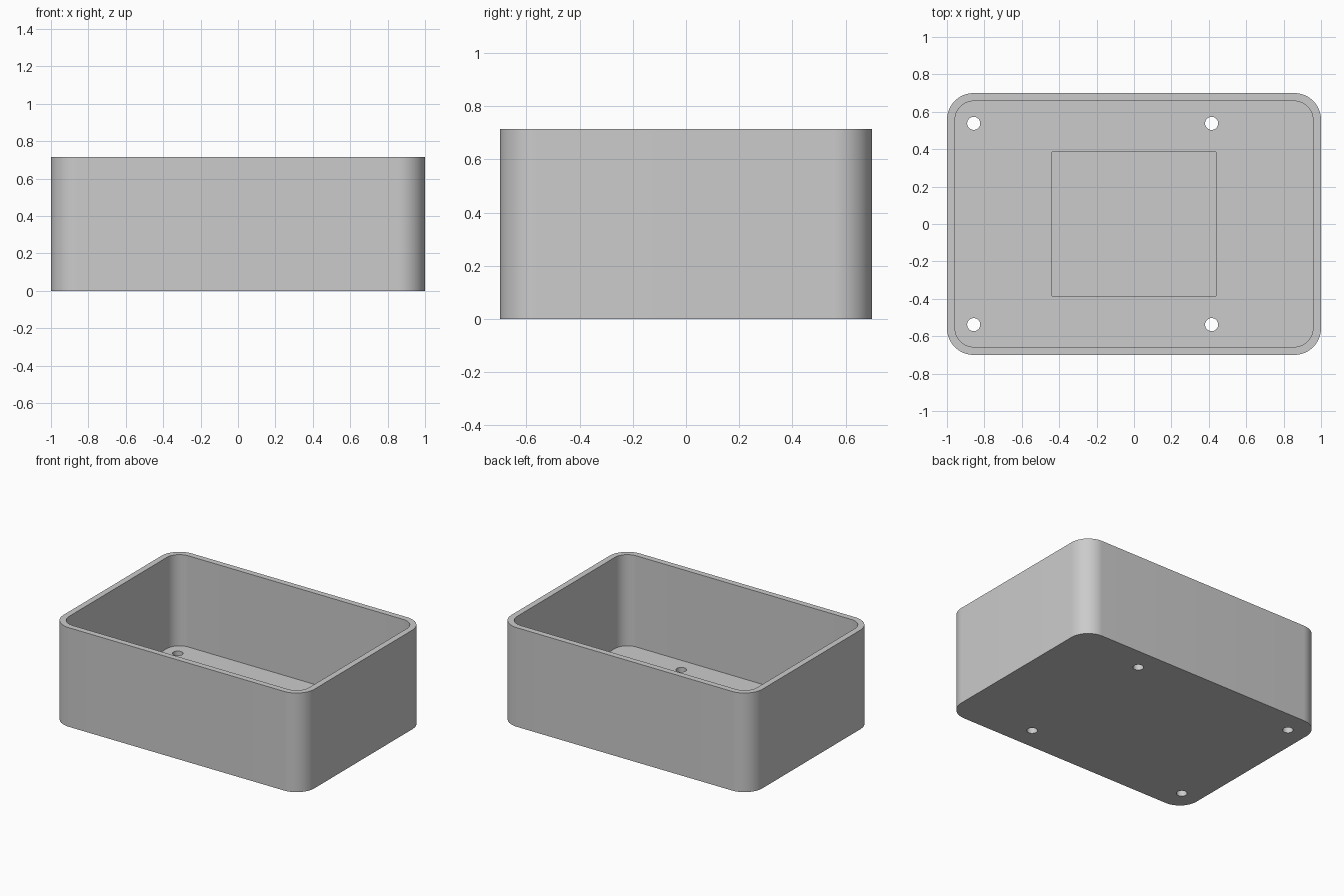
import bpy, bmesh, math

old = bpy.data.objects.get("Cube")
if old:
    bpy.data.objects.remove(old, do_unlink=True)

# Overall sizes
HALF_X, HALF_Y, HEIGHT = 1.0, 0.70, 0.714
WALL, FLOOR, RADIUS = 0.043, 0.057, 0.143
RECESS_DEPTH = 0.02

grey = bpy.data.materials.new("grey plastic")
grey.use_nodes = True
colour = (0.6, 0.6, 0.6, 1.0)
grey.diffuse_color = colour
grey.node_tree.nodes["Principled BSDF"].inputs["Base Color"].default_value = colour


def prism(name, outline, bottom, top):
    """Extrude a flat outline upwards into a closed solid."""
    bm = bmesh.new()
    base = bm.faces.new([bm.verts.new((x, y, bottom)) for x, y in outline])
    grown = bmesh.ops.extrude_face_region(bm, geom=[base])["geom"]
    moved = [v for v in grown if isinstance(v, bmesh.types.BMVert)]
    bmesh.ops.translate(bm, verts=moved, vec=(0, 0, top - bottom))
    bmesh.ops.recalc_face_normals(bm, faces=bm.faces)
    mesh = bpy.data.meshes.new(name)
    bm.to_mesh(mesh)
    bm.free()
    mesh.materials.append(grey)
    obj = bpy.data.objects.new(name, mesh)
    bpy.context.scene.collection.objects.link(obj)
    return obj


def arc(cx, cy, radius, start, sweep, steps):
    return [(cx + radius * math.cos(start + sweep * i / steps),
             cy + radius * math.sin(start + sweep * i / steps)) for i in range(steps + 1)]


def rounded_rectangle(hx, hy, radius, steps=16):
    points = []
    for i, (sx, sy) in enumerate([(1, 1), (-1, 1), (-1, -1), (1, -1)]):
        points += arc(sx * (hx - radius), sy * (hy - radius), radius,
                      i * math.pi / 2, math.pi / 2, steps)
    return points


# Outer block with rounded upright corners
box = prism("open_box", rounded_rectangle(HALF_X, HALF_Y, RADIUS), 0, HEIGHT)

# Main cavity
cutters = [prism("cavity_cutter",
                 rounded_rectangle(HALF_X - WALL, HALF_Y - WALL, RADIUS - WALL),
                 FLOOR, HEIGHT + 0.1)]

# Shallow rectangular recess in the floor
rx, ry = 0.438, 0.384
cutters.append(prism("recess_cutter", [(-rx, -ry), (rx, -ry), (rx, ry), (-rx, ry)],
                     FLOOR - RECESS_DEPTH, FLOOR + 0.1))

# Four screw holes through the floor
for x in (-0.857, 0.415):
    for y in (-0.538, 0.538):
        ring = arc(x, y, 0.035, 0, 2 * math.pi, 32)[:-1]
        cutters.append(prism("screw_hole_cutter", ring, -0.1, FLOOR + 0.1))

# Cut everything out of the block, then discard the cutters
bpy.context.view_layer.objects.active = box
for cutter in cutters:
    cutter.hide_render = True
    mod = box.modifiers.new(cutter.name, "BOOLEAN")
    mod.operation = "DIFFERENCE"
    mod.solver = "EXACT"
    mod.object = cutter
    bpy.ops.object.modifier_apply(modifier=mod.name)
    bpy.data.objects.remove(cutter, do_unlink=True)

# Smooth corners and holes, sharp rims
bpy.ops.object.select_all(action="DESELECT")
box.select_set(True)
bpy.ops.object.shade_smooth_by_angle(angle=math.radians(30))
